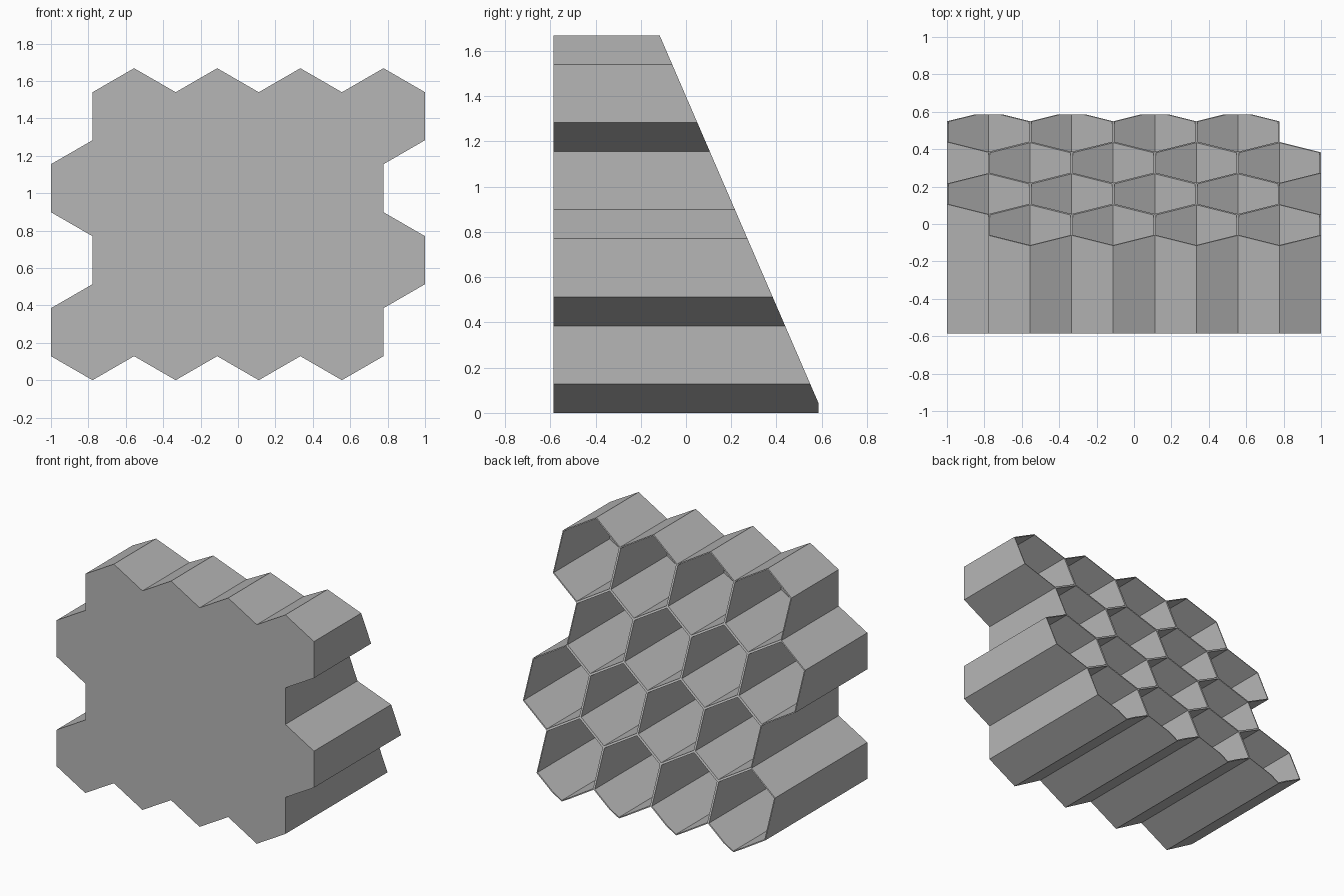
import bpy
import bmesh
from math import sin, cos, pi, sqrt

cube = bpy.data.objects.get("Cube")
if cube:
    bpy.data.objects.remove(cube, do_unlink=True)

# Honeycomb proportions
ROWS, COLS = 4, 4
WIDTH = 2 / (COLS + 0.5)      # cell width across flats
R = WIDTH / sqrt(3)           # cell corner radius
WALL = 0.007                  # half of a shared wall
FRONT, BACK = -0.585, 0.585
FLOOR = FRONT + 0.015
CREASE_Z, SLOPE = 0.045, 0.432


def rim_depth(z):
    """Slanted open side, cut off square just above the base."""
    return min(BACK, BACK - SLOPE * (z - CREASE_Z))


bm = bmesh.new()

# Sheet of hexagons with every other row shifted half a cell
for row in range(ROWS):
    for col in range(COLS):
        cx = -1 + WIDTH * (col + 0.5 + 0.5 * (row % 2))
        cz = R + 1.5 * R * row
        bm.faces.new([bm.verts.new((cx + R * sin(k * pi / 3), FRONT, cz + R * cos(k * pi / 3)))
                      for k in range(6)])
bmesh.ops.remove_doubles(bm, verts=bm.verts[:], dist=0.001)

# Thicken the sheet into a block
block = bmesh.ops.extrude_face_region(bm, geom=bm.faces[:])["geom"]
for v in block:
    if isinstance(v, bmesh.types.BMVert):
        v.co.y = 1
bmesh.ops.recalc_face_normals(bm, faces=bm.faces[:])

# Hollow out each cell down to a thin floor
cells = [f for f in bm.faces if all(v.co.y > 0.9 for v in f.verts)]
bmesh.ops.inset_individual(bm, faces=cells, thickness=WALL, use_even_offset=True)
floors = bmesh.ops.extrude_discrete_faces(bm, faces=cells)["faces"]
for f in floors:
    for v in f.verts:
        v.co.y = FLOOR

# Add the crease line, then slant the rims
bmesh.ops.bisect_plane(bm, geom=bm.verts[:] + bm.edges[:] + bm.faces[:], dist=1e-5,
                       plane_co=(0, 0, CREASE_Z), plane_no=(0, 0, 1))
for v in bm.verts:
    if v.co.y > 0.9:
        v.co.y = rim_depth(v.co.z)

# Merge the front into one flat plate
plate = [f for f in bm.faces if all(abs(v.co.y - FRONT) < 1e-4 for v in f.verts)]
bmesh.ops.dissolve_faces(bm, faces=plate, use_verts=True)
bmesh.ops.recalc_face_normals(bm, faces=bm.faces[:])

mesh = bpy.data.meshes.new("honeycomb_block")
bm.to_mesh(mesh)
bm.free()
honeycomb = bpy.data.objects.new("honeycomb_block", mesh)
bpy.context.collection.objects.link(honeycomb)

# Plain grey
grey = bpy.data.materials.new("light_grey")
grey.use_nodes = True
grey.diffuse_color = (0.47, 0.47, 0.47, 1)
grey.node_tree.nodes["Principled BSDF"].inputs["Base Color"].default_value = grey.diffuse_color
mesh.materials.append(grey)
